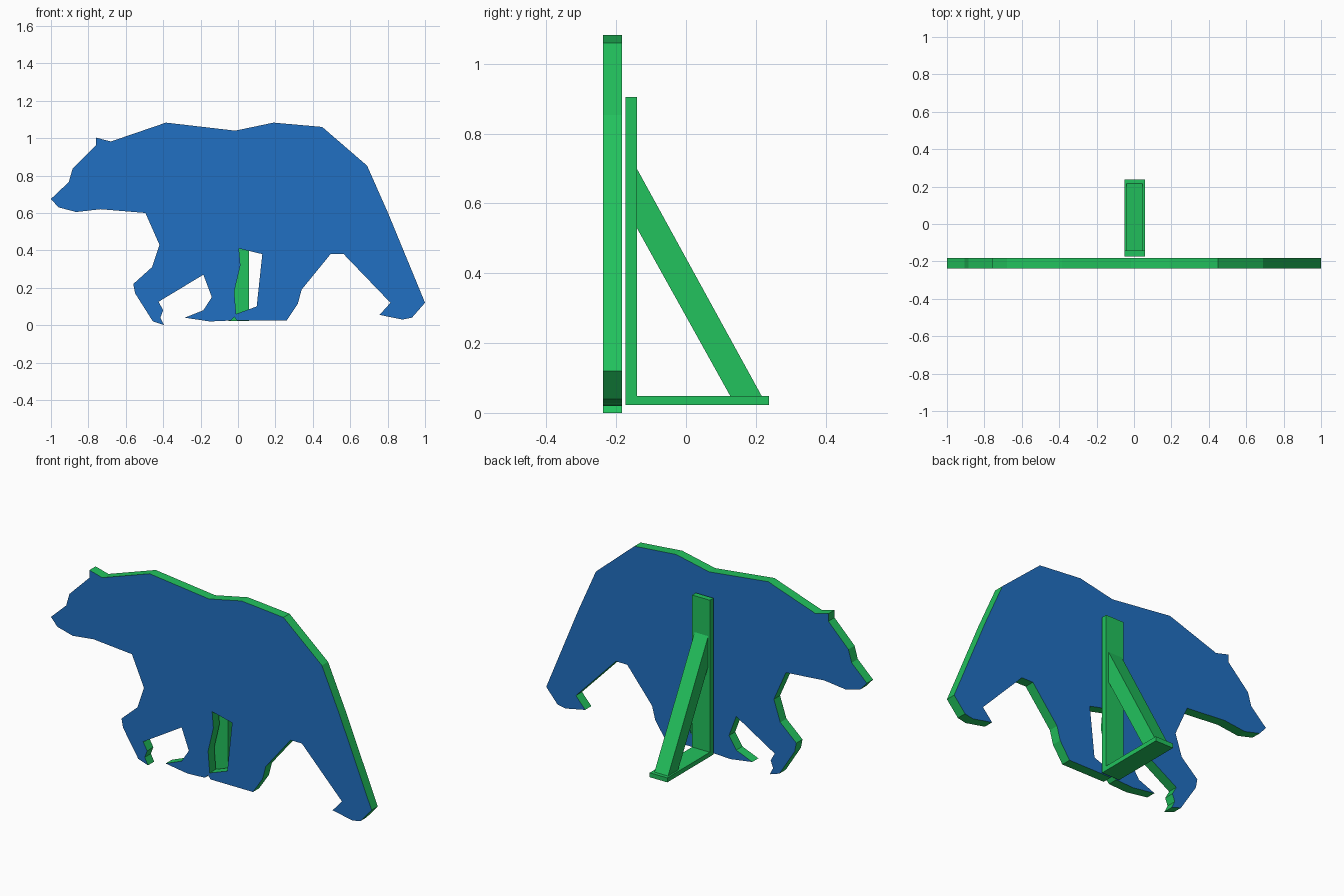
import bpy
import bmesh
from mathutils import Vector

cube = bpy.data.objects.get("Cube")
if cube:
    bpy.data.objects.remove(cube, do_unlink=True)


def material(name, color):
    mat = bpy.data.materials.new(name)
    mat.use_nodes = True
    mat.diffuse_color = color
    mat.node_tree.nodes["Principled BSDF"].inputs["Base Color"].default_value = color
    return mat


blue = material("blue", (0.015, 0.16, 0.54, 1))
green = material("green", (0.016, 0.54, 0.11, 1))


def plate(name, loops, to_3d, depth, mats):
    """Fill flat outlines (later loops are holes) and extrude them along depth."""
    bm = bmesh.new()
    for loop in loops:
        verts = [bm.verts.new(to_3d(a, b)) for a, b in loop]
        for i, v in enumerate(verts):
            bm.edges.new((verts[i - 1], v))
    bmesh.ops.triangle_fill(bm, edges=bm.edges[:], use_beauty=True)
    ext = bmesh.ops.extrude_face_region(bm, geom=bm.faces[:], use_keep_orig=True)
    moved = [g for g in ext["geom"] if isinstance(g, bmesh.types.BMVert)]
    bmesh.ops.translate(bm, verts=moved, vec=Vector(depth))
    bmesh.ops.recalc_face_normals(bm, faces=bm.faces[:])
    # The first material covers the broad faces, the last one the cut edges
    axis = Vector(depth).normalized()
    for f in bm.faces:
        f.material_index = 0 if abs(f.normal.dot(axis)) > 0.9 else len(mats) - 1
    mesh = bpy.data.meshes.new(name)
    bm.to_mesh(mesh)
    bm.free()
    for m in mats:
        mesh.materials.append(m)
    obj = bpy.data.objects.new(name, mesh)
    bpy.context.collection.objects.link(obj)
    return obj


# Bear silhouette: head and back, hind legs, front legs, throat
head_back = [(-1, .675), (-.905, .765), (-.885, .835), (-.76, .96), (-.76, 1.003),
             (-.68, .982), (-.385, 1.083), (-.015, 1.04), (.19, 1.083), (.45, 1.06),
             (.69, .853), (.8, .605)]
hind_legs = [(1, .12), (.93, .04), (.88, .03), (.757, .055), (.815, .12),
             (.565, .38), (.495, .38), (.34, .19), (.32, .115), (.26, .025),
             (-.005, .025), (-.02, .045), (-.04, .025)]
front_legs = [(-.15, .02), (-.285, .04), (-.185, .08), (-.14, .15), (-.185, .27),
              (-.425, .125), (-.4, .08), (-.415, .04), (-.395, 0), (-.455, .02),
              (-.55, .17), (-.56, .22), (-.46, .31), (-.42, .43), (-.495, .6)]
throat = [(-.735, .62), (-.865, .605), (-.96, .63)]
leg_gap = [(.005, .41), (.13, .38), (.1, .1), (-.01, .06), (-.02, .18), (.013, .32)]

plate("bear_cutout", [head_back + hind_legs + front_legs + throat, leg_gap],
      lambda x, z: (x, -.238, z), (0, .055, 0), [blue, green])


# Easel stand behind the cutout, drawn in side profile
def stand_part(name, profile, x0, x1):
    plate(name, [profile], lambda y, z: (x0, y, z), (x1 - x0, 0, 0), [green])


def rect(y0, y1, z0, z1):
    return [(y0, z0), (y1, z0), (y1, z1), (y0, z1)]


stand_part("stand_upright", rect(-.173, -.141, .048, .905), -.05, .06)
stand_part("stand_base", rect(-.173, .238, .023, .048), -.05, .06)
stand_part("stand_brace", [(-.141, .7), (-.141, .53), (.127, .048), (.217, .048)], -.04, .045)
